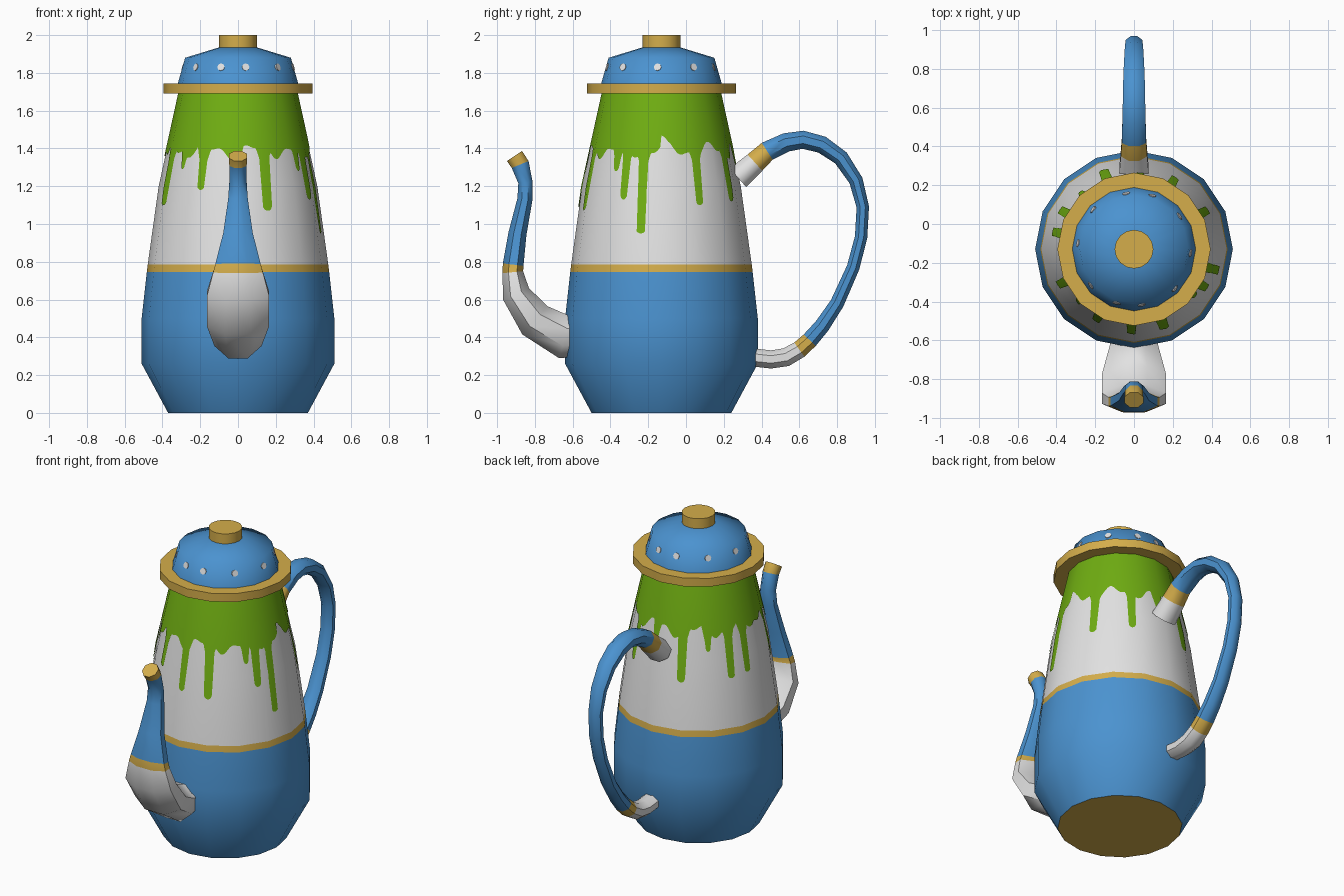
import bpy, bmesh
from math import sin, cos, pi, radians, sqrt
from mathutils import Vector

if "Cube" in bpy.data.objects:
    bpy.data.objects.remove(bpy.data.objects["Cube"])

SIDES = 16
AXIS_Y = -0.13


def material(name, rgb):
    m = bpy.data.materials.new(name)
    m.use_nodes = True
    m.diffuse_color = (*rgb, 1)
    m.node_tree.nodes["Principled BSDF"].inputs["Base Color"].default_value = (*rgb, 1)
    return m


BLUE = material("glaze blue", (0.07, 0.29, 0.63))
WHITE = material("porcelain white", (0.76, 0.76, 0.76))
GOLD = material("gold trim", (0.66, 0.42, 0.07))
GREEN = material("drip green", (0.16, 0.42, 0.006))


def finish(name, bm, mats, angle=30):
    me = bpy.data.meshes.new(name)
    bm.to_mesh(me)
    bm.free()
    for m in mats:
        me.materials.append(m)
    ob = bpy.data.objects.new(name, me)
    bpy.context.collection.objects.link(ob)
    bpy.ops.object.select_all(action='DESELECT')
    ob.select_set(True)
    bpy.context.view_layer.objects.active = ob
    bpy.ops.object.shade_smooth_by_angle(angle=radians(angle))
    return ob


def loft(name, rings, bands, angle=30):
    """Skin rings of points; bands gives one material per span, then both caps."""
    mats = list(dict.fromkeys(bands))
    bm = bmesh.new()
    vr = [[bm.verts.new(p) for p in ring] for ring in rings]
    n = len(vr[0])
    for a, b, mat in zip(vr, vr[1:], bands):
        for i in range(n):
            j = (i + 1) % n
            bm.faces.new((a[i], a[j], b[j], b[i])).material_index = mats.index(mat)
    bm.faces.new(vr[0][::-1]).material_index = mats.index(bands[-2])
    bm.faces.new(vr[-1]).material_index = mats.index(bands[-1])
    bmesh.ops.recalc_face_normals(bm, faces=bm.faces)
    return finish(name, bm, mats, angle)


def turned(name, profile, bands, angle=30):
    """Lathe a (radius, height) profile around the pot axis."""
    rings = [[(r * cos(2 * pi * i / SIDES), AXIS_Y + r * sin(2 * pi * i / SIDES), z)
              for i in range(SIDES)] for r, z in profile]
    return loft(name, rings, bands, angle)


def tube(name, path, bands, n=8, angle=50):
    """Oval tube in the middle plane; path holds (y, z, in-plane radius, x radius)."""
    pts = [Vector((0, p[0], p[1])) for p in path]
    rings = []
    for k, (y, z, h, w) in enumerate(path):
        t = (pts[min(k + 1, len(pts) - 1)] - pts[max(k - 1, 0)]).normalized()
        side = Vector((0, -t.z, t.y))
        grow = 1 / cos(pi / n)
        rings.append([pts[k] + grow * (Vector((w * cos(a), 0, 0)) + side * h * sin(a))
                      for a in (2 * pi * (i + 0.5) / n for i in range(n))])
    return loft(name, rings, bands, angle)


# Body: blue belly, gold band, white shoulder, gold underside
BODY = [(0.37, 0), (0.51, 0.26), (0.51, 0.5), (0.483, 0.745), (0.478, 0.785),
        (0.42, 1.2), (0.31, 1.7)]
turned("body", BODY, [BLUE] * 3 + [GOLD] + [WHITE] * 2 + [GOLD, WHITE])

# Lid with rim and knob
turned("lid_rim", [(0.3, 1.69), (0.395, 1.69), (0.395, 1.745), (0.3, 1.745)], [GOLD] * 5)
turned("lid", [(0.32, 1.74), (0.28, 1.88), (0.1, 1.935)], [BLUE] * 4, 65)
turned("lid_knob", [(0.1, 1.92), (0.1, 2.0)], [GOLD] * 3)


def facet_scale(a):
    """Distance to a flat-sided wall relative to its corner radius."""
    step = 2 * pi / SIDES
    return cos(step / 2) / cos(a % step - step / 2)


# White dots around the lid
dots = bmesh.new()
for deg in (98, 71, 36, -4, -44, -82, -108, -140, 174, 136):
    a = radians(deg)
    step = 2 * pi / SIDES
    mid = (a // step + 0.5) * step
    normal = Vector((cos(mid), sin(mid), 0.28)).normalized()
    r = 0.294 * facet_scale(a)
    spot = bmesh.ops.create_cone(dots, cap_ends=True, segments=8, radius1=0.02,
                                 radius2=0.02, depth=0.009)["verts"]
    bmesh.ops.rotate(dots, verts=spot, matrix=normal.to_track_quat('Z', 'Y').to_matrix())
    bmesh.ops.translate(dots, verts=spot, vec=(r * cos(a), AXIS_Y + r * sin(a), 1.83))
finish("lid_dots", dots, [WHITE])

# Green drips: (angle, lowest point, half width in degrees)
DRIPS = [(-92, 1.09, 3.2), (-69, 1.07, 3.4), (-37, 1.28, 2.5), (-28, 1.13, 3),
         (-14, 0.95, 3.6), (28, 1.1, 3.4), (60, 1.12, 3), (85, 1.28, 2.5),
         (111, 1.08, 3.4), (133, 1.27, 2.5), (152, 1.09, 3.2), (168, 1.1, 3.4),
         (-155, 1.1, 3.4), (-137, 1.29, 2.5), (-118, 1.18, 3.4)]


def wall_radius(z):
    for (r0, z0), (r1, z1) in zip(BODY, BODY[1:]):
        if z <= z1:
            return r0 + (r1 - r0) * (z - z0) / (z1 - z0)
    return BODY[-1][0]


def drip_edge(a):
    low = 1.39 + 0.03 * sin(9 * a + 1) + 0.018 * sin(20 * a)
    low += 0.07 * max(0, 1 - abs(a + 0.03) / 0.12)
    for deg, z, w in DRIPS:
        d = abs((a * 180 / pi - deg + 180) % 360 - 180) / w
        if d < 1:
            low = min(low, z + 0.03 * (1 - sqrt(1 - d * d)))
        elif d < 2:
            low = min(low, 1.33 + 0.08 * (d - 1))
    return low


COLS = SIDES * 24
drips = bmesh.new()
columns = []
for i in range(COLS):
    a = 2 * pi * i / COLS
    edge = drip_edge(a)
    column = []
    for z in (edge, max(edge, 1.2), 1.695):
        r = (wall_radius(z) + 0.005) * facet_scale(a)
        column.append(drips.verts.new((r * cos(a), AXIS_Y + r * sin(a), z)))
    columns.append(column)
for i, a in enumerate(columns):
    b = columns[(i + 1) % COLS]
    for k in range(2):
        drips.faces.new((a[k], b[k], b[k + 1], a[k + 1]))
bmesh.ops.remove_doubles(drips, verts=drips.verts, dist=0.0001)
glaze = finish("drip_glaze", drips, [GREEN])
# Round shading over the narrow columns
glaze.data.normals_split_custom_set_from_vertices(
    [Vector((v.co.x, v.co.y - AXIS_Y, 0.09)).normalized() for v in glaze.data.vertices])

# Spout: white root, gold band, blue neck, gold lip
tube("spout", [(-0.55, 0.42, 0.12, 0.11), (-0.64, 0.40, 0.115, 0.125),
               (-0.80, 0.49, 0.10, 0.165), (-0.90, 0.63, 0.075, 0.165),
               (-0.917, 0.745, 0.055, 0.132), (-0.915, 0.785, 0.055, 0.12),
               (-0.892, 0.95, 0.048, 0.078), (-0.853, 1.13, 0.04, 0.052),
               (-0.85, 1.22, 0.038, 0.046), (-0.878, 1.315, 0.048, 0.046),
               (-0.908, 1.36, 0.048, 0.048)],
     [WHITE] * 4 + [GOLD] + [BLUE] * 4 + [GOLD, WHITE, GOLD])

# Handle: white ends, gold collars, blue loop
HANDLE = [(0.275, 1.245, 0.066), (0.365, 1.325, 0.058), (0.43, 1.385, 0.053),
          (0.53, 1.432, 0.05), (0.62, 1.446, 0.048), (0.72, 1.42, 0.046),
          (0.82, 1.35, 0.042), (0.90, 1.23, 0.037), (0.936, 1.09, 0.033),
          (0.927, 0.93, 0.033), (0.885, 0.77, 0.034), (0.80, 0.58, 0.037),
          (0.72, 0.46, 0.041), (0.655, 0.385, 0.044), (0.60, 0.335, 0.046),
          (0.53, 0.295, 0.049), (0.45, 0.283, 0.048), (0.34, 0.295, 0.048)]
tube("handle", [(y, z, h, h + 0.01) for y, z, h in HANDLE],
     [WHITE, GOLD] + [BLUE] * 11 + [GOLD] + [WHITE] * 5)
